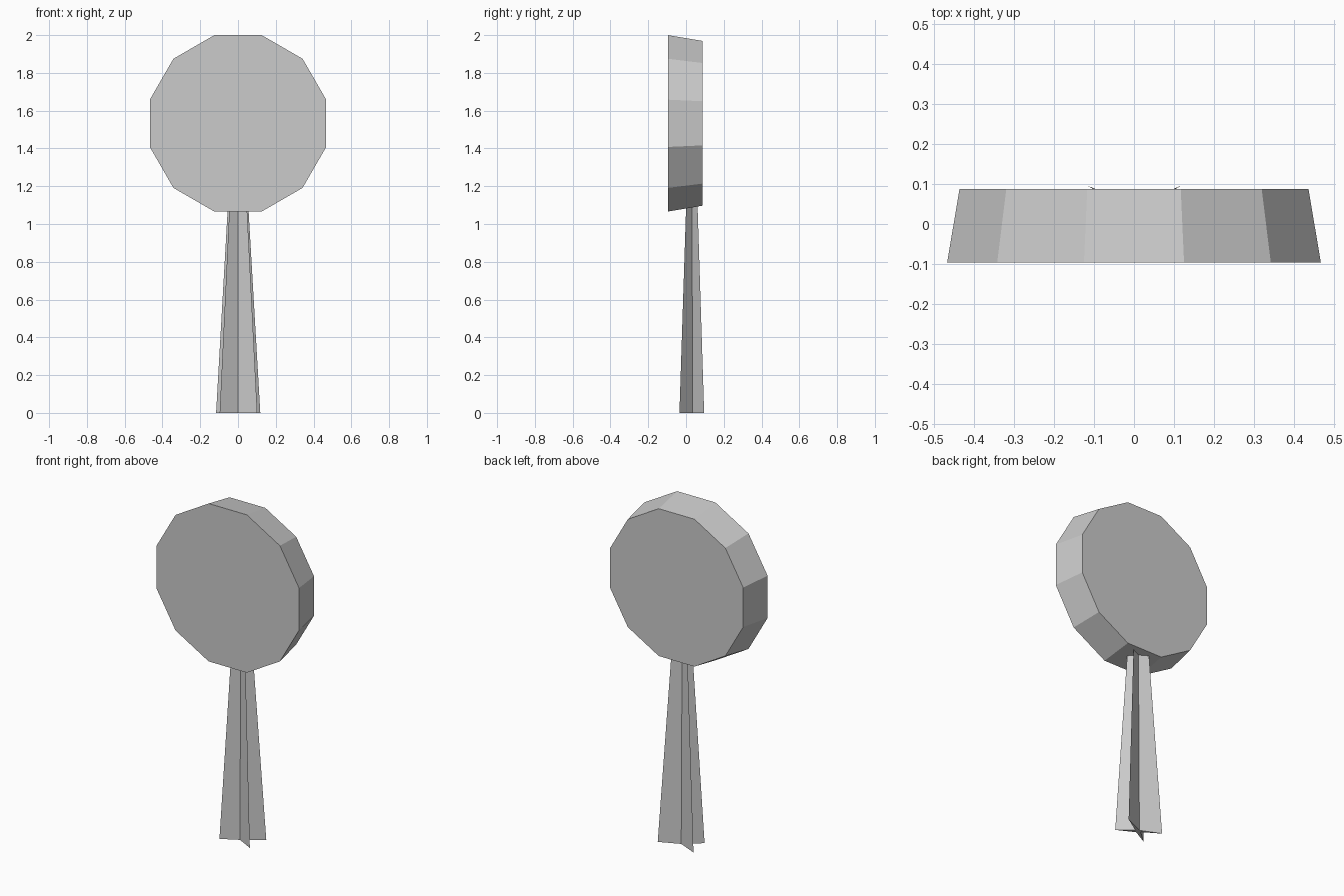
import bpy, bmesh
from math import cos, sin, pi

if "Cube" in bpy.data.objects:
    bpy.data.objects.remove(bpy.data.objects["Cube"])


def loft(name, ring_a, ring_b):
    """Closed solid between two matching point rings."""
    bm = bmesh.new()
    a = [bm.verts.new(p) for p in ring_a]
    b = [bm.verts.new(p) for p in ring_b]
    n = len(a)
    bm.faces.new(a)
    bm.faces.new(b)
    for i in range(n):
        j = (i + 1) % n
        bm.faces.new((a[i], a[j], b[j], b[i]))
    bmesh.ops.recalc_face_normals(bm, faces=bm.faces)
    mesh = bpy.data.meshes.new(name)
    bm.to_mesh(mesh)
    bm.free()
    obj = bpy.data.objects.new(name, mesh)
    bpy.context.collection.objects.link(obj)
    return obj


# Round head: twelve-sided disc, slightly smaller at the back
def disc_ring(apothem, y, z=1.533, sides=12):
    r = apothem / cos(pi / sides)
    angles = [2 * pi * (i + 0.5) / sides for i in range(sides)]
    return [(r * cos(t), y, z + r * sin(t)) for t in angles]


loft("round_head", disc_ring(0.467, -0.096), disc_ring(0.436, 0.088))

# Stem: thin four-pointed star section, tapering upward into the head
star = [(-0.097, -0.066), (0, -0.013), (0.102, -0.066), (0.018, 0.003),
        (0.118, 0.065), (0, 0.014), (-0.116, 0.065), (-0.018, 0.003)]


def stem_ring(scale, z, y=0.031):
    return [(px * scale, y + py * scale, z) for px, py in star]


loft("stem", stem_ring(1.0, 0.0), stem_ring(0.455, 1.11))
